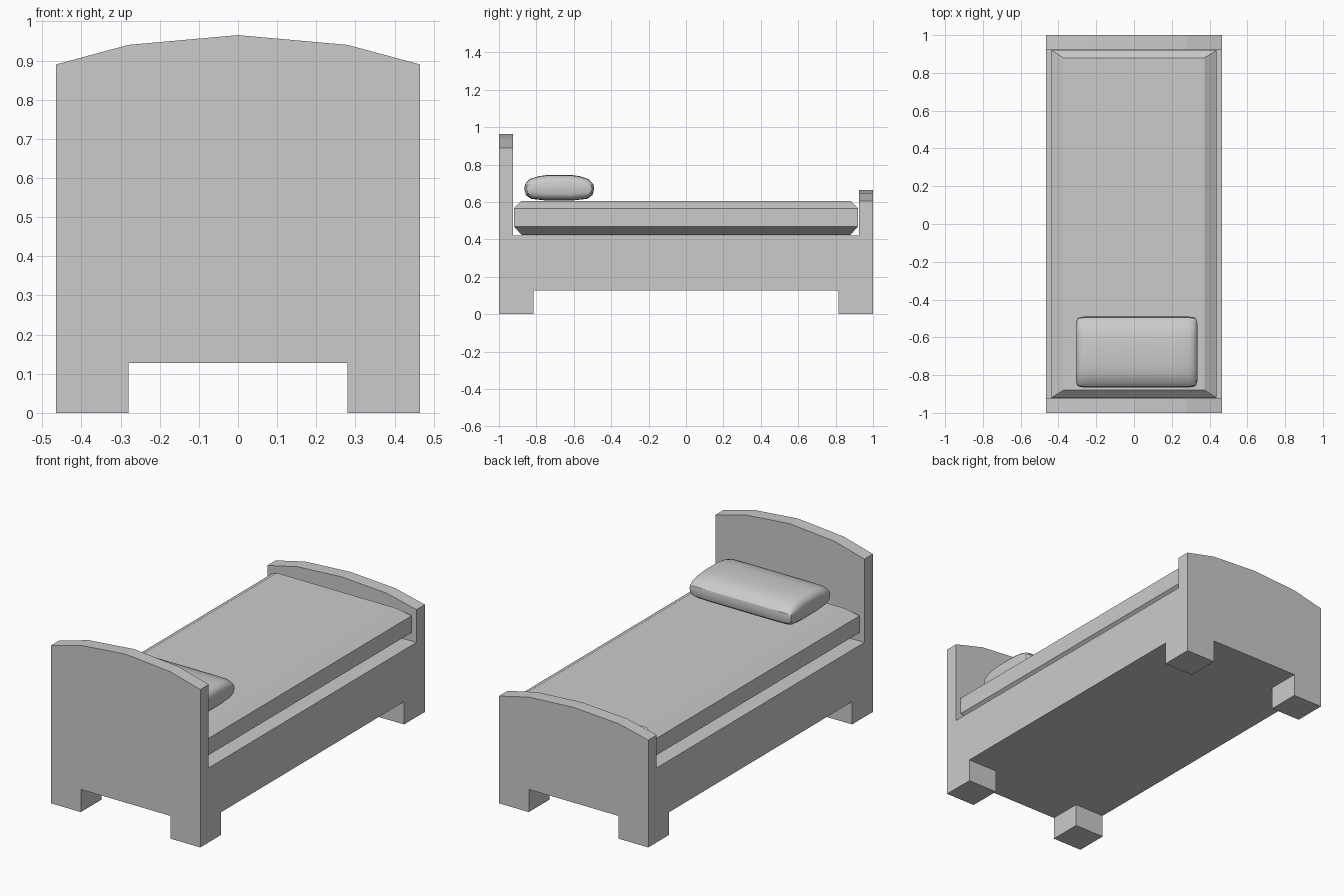
import bpy, bmesh, math
from mathutils import Vector

if "Cube" in bpy.data.objects:
    bpy.data.objects.remove(bpy.data.objects["Cube"])


def finish(bm, name, smooth=False):
    bmesh.ops.recalc_face_normals(bm, faces=bm.faces[:])
    mesh = bpy.data.meshes.new(name)
    bm.to_mesh(mesh)
    bm.free()
    ob = bpy.data.objects.new(name, mesh)
    bpy.context.collection.objects.link(ob)
    if smooth:
        bpy.ops.object.select_all(action='DESELECT')
        ob.select_set(True)
        bpy.context.view_layer.objects.active = ob
        bpy.ops.object.shade_smooth_by_angle(angle=math.radians(30))
    return ob


def extrude(bm, faces, dz):
    out = bmesh.ops.extrude_face_region(bm, geom=faces)["geom"]
    verts = [g for g in out if isinstance(g, bmesh.types.BMVert)]
    bmesh.ops.translate(bm, vec=(0, 0, dz), verts=verts)
    bmesh.ops.recalc_face_normals(bm, faces=bm.faces[:])
    return verts


def loft(name, rings, smooth=False):
    bm = bmesh.new()
    loops = [[bm.verts.new(p) for p in ring] for ring in rings]
    n = len(loops[0])
    for a, b in zip(loops, loops[1:]):
        for i in range(n):
            j = (i + 1) % n
            bm.faces.new((a[i], a[j], b[j], b[i]))
    bm.faces.new(loops[0])
    bm.faces.new(loops[-1])
    return finish(bm, name, smooth)


# Bed frame: slab on an uneven grid, boards pulled up and feet pulled down
xs = [-0.465, -0.28, 0, 0.28, 0.465]
ys = [-1, -0.925, -0.815, 0.815, 0.925, 1]
bm = bmesh.new()
grid = [[bm.verts.new((x, y, 0.42)) for x in xs] for y in ys]
for r0, r1 in zip(grid, grid[1:]):
    for i in range(len(xs) - 1):
        bm.faces.new((r0[i], r0[i + 1], r1[i + 1], r1[i]))
extrude(bm, bm.faces[:], -0.292)

# Arched headboard (front) and footboard (back)
for side, heights in ((-1, (0.965, 0.94, 0.89)), (1, (0.665, 0.648, 0.605))):
    top = [f for f in bm.faces if f.normal.z > 0.9
           and f.calc_center_median().y * side > 0.93]
    for v in extrude(bm, top, 0.2):
        v.co.z = heights[0 if abs(v.co.x) < 0.1 else 1 if abs(v.co.x) < 0.3 else 2]

# Four square feet
feet = [f for f in bm.faces if f.normal.z < -0.9
        and abs(f.calc_center_median().x) > 0.3
        and abs(f.calc_center_median().y) > 0.83]
extrude(bm, feet, -0.128)
bmesh.ops.dissolve_limit(bm, angle_limit=0.01, verts=bm.verts[:], edges=bm.edges[:])
finish(bm, "bed_frame")

# Mattress with chamfered top and bottom rims
levels = [(0.373, 0.88, 0.425), (0.438, 0.92, 0.47), (0.438, 0.92, 0.565), (0.373, 0.88, 0.605)]
loft("mattress", [[(-x, -y, z), (x, -y, z), (x, y, z), (-x, y, z)] for x, y, z in levels])

# Pillow: rounded side profile swept across the bed, closing at both ends
half = [(0.06, 0.07), (0.11, 0.063), (0.157, 0.048), (0.182, 0.022), (0.187, -0.005),
        (0.178, -0.038), (0.15, -0.058), (0.07, -0.067)]
profile = half + [(-y, z) for y, z in reversed(half)]
ends = [(0.322, 0.80, 0.45), (0.316, 0.94, 0.68), (0.302, 0.985, 0.87), (0.28, 1, 0.97), (0.2, 1, 1)]
stations = [(-x, sy, sz) for x, sy, sz in ends] + ends[::-1]
centre = Vector((0.014, -0.678, 0.675))
loft("pillow", [[centre + Vector((x, y * sy, z * sz)) for y, z in profile]
                for x, sy, sz in stations], smooth=True)
